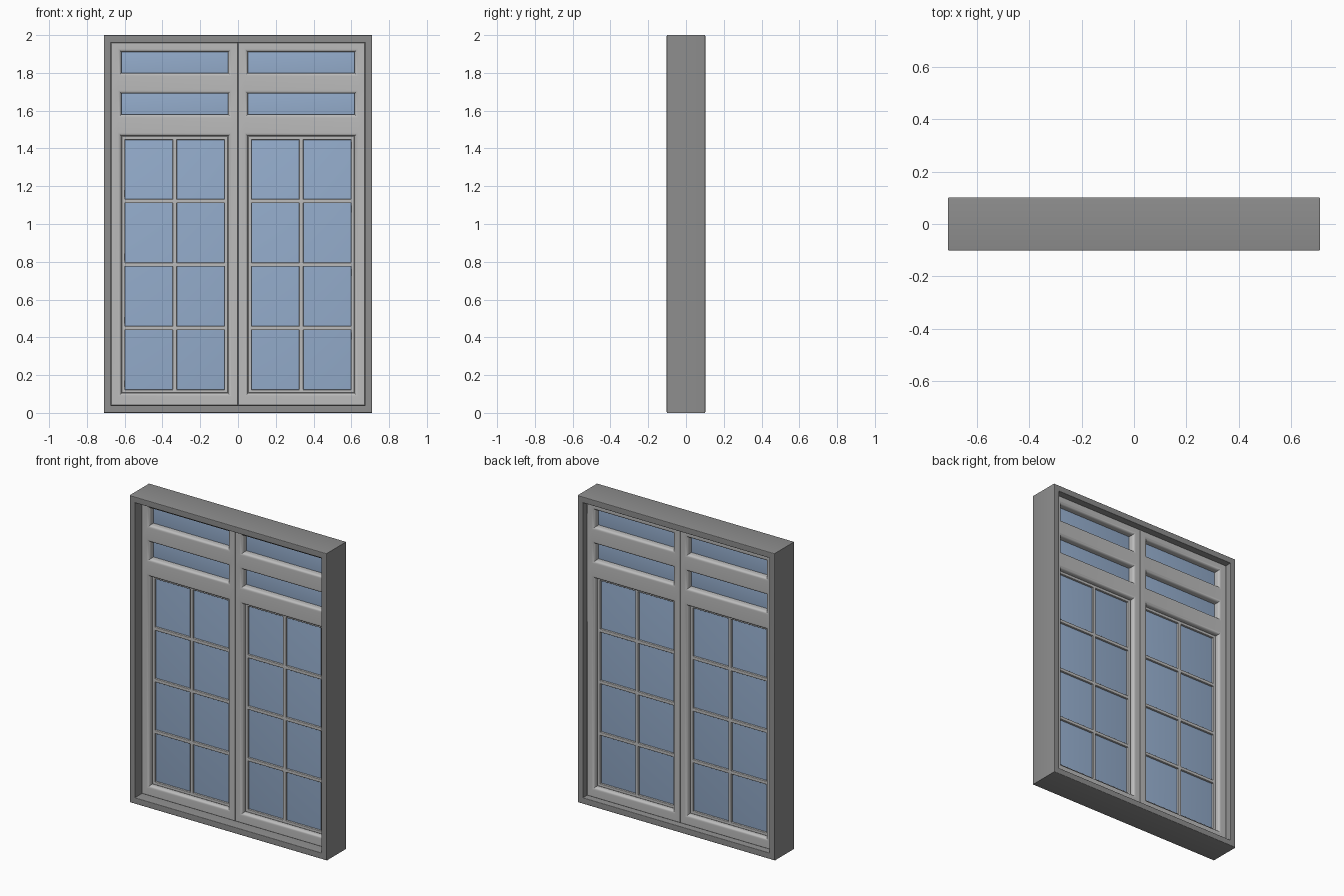
import bpy, bmesh, math

old = bpy.data.objects.get("Cube")
if old:
    bpy.data.objects.remove(old, do_unlink=True)


def material(name, rgb):
    m = bpy.data.materials.new(name)
    m.use_nodes = True
    m.diffuse_color = (*rgb, 1)
    m.node_tree.nodes["Principled BSDF"].inputs["Base Color"].default_value = (*rgb, 1)
    return m


dark_grey = material("dark grey frame", (0.27, 0.27, 0.27))
light_grey = material("light grey sash", (0.50, 0.50, 0.50))
blue = material("blue glass", (0.30, 0.42, 0.61))


def grow(rect, d):
    x0, x1, z0, z1 = rect
    return x0 - d, x1 + d, z0 - d, z1 + d


def edge_profile(y0, y1, r, steps=4):
    """Rounded edge from front to back as (inset, y) pairs."""
    front = []
    for i in range(steps + 1):
        a = math.pi / 2 * i / steps
        front.append((r * (1 - math.sin(a)), y0 + r * (1 - math.cos(a))))
    return front + [(d, y0 + y1 - y) for d, y in reversed(front)]


def panel(name, outer, holes, y0, y1, r_outer, r_hole, mat):
    """Flat panel with rounded rectangular openings and rounded outer edges."""
    bm = bmesh.new()

    def face(points):
        bm.faces.new([bm.verts.new(p) for p in points])

    def ring(rect, profile, sign):
        for (d0, ya), (d1, yb) in zip(profile, profile[1:]):
            loops = []
            for d, y in ((d0, ya), (d1, yb)):
                a, b, c, e = grow(rect, sign * d)
                loops.append([(a, y, c), (b, y, c), (b, y, e), (a, y, e)])
            for i in range(4):
                j = (i + 1) % 4
                quad = [loops[0][i], loops[0][j], loops[1][j], loops[1][i]]
                face(quad if sign > 0 else quad[::-1])

    # Flat front and back, leaving the openings free
    flat = grow(outer, -r_outer)
    cuts = [grow(h, r_hole) for h in holes]
    xs = sorted({x for c in cuts + [flat] for x in c[:2]})
    zs = sorted({z for c in cuts + [flat] for z in c[2:]})
    for xa, xb in zip(xs, xs[1:]):
        for za, zb in zip(zs, zs[1:]):
            mx, mz = (xa + xb) / 2, (za + zb) / 2
            if any(c[0] < mx < c[1] and c[2] < mz < c[3] for c in cuts):
                continue
            for y, step in ((y0, 1), (y1, -1)):
                face([(xa, y, za), (xb, y, za), (xb, y, zb), (xa, y, zb)][::step])

    # Rounded reveals and outer edges
    for h in holes:
        ring(h, edge_profile(y0, y1, r_hole), 1)
    ring(outer, edge_profile(y0, y1, r_outer), -1)

    bmesh.ops.remove_doubles(bm, verts=bm.verts, dist=1e-5)
    mesh = bpy.data.meshes.new(name)
    bm.to_mesh(mesh)
    bm.free()
    mesh.materials.append(mat)
    obj = bpy.data.objects.new(name, mesh)
    bpy.context.collection.objects.link(obj)
    bpy.ops.object.select_all(action="DESELECT")
    obj.select_set(True)
    bpy.context.view_layer.objects.active = obj
    bpy.ops.object.shade_smooth_by_angle(angle=math.radians(35))
    return obj


def mirrored(rect, side):
    x0, x1, z0, z1 = rect
    return rect if side > 0 else (-x1, -x0, z0, z1)


# Outer frame
panel("outer_frame", (-0.71, 0.71, 0, 2), [(-0.672, 0.672, 0.04, 1.96)],
      -0.102, 0.102, 0.005, 0.005, dark_grey)

# Two matching sashes with transom lights and a divided lower light
SASH = (0.001, 0.672, 0.04, 1.96)
LOWER = (0.053, 0.617, 0.105, 1.465)
TRANSOMS = {"upper": (0.053, 0.617, 1.80, 1.91),
            "lower": (0.053, 0.617, 1.58, 1.69)}
GLASS_Y = 0.015
BORDER, BAR = 0.019, 0.022

for side, label in ((1, "left"), (-1, "right")):
    openings = [LOWER, *TRANSOMS.values()]
    panel(label + "_sash", mirrored(SASH, side), [mirrored(o, side) for o in openings],
          -0.03, 0.06, 0.004, 0.018, light_grey)

    # Glazing bars, two panes wide and four high
    x0, x1, z0, z1 = grow(LOWER, -BORDER)
    w = (x1 - x0 - BAR) / 2
    h = (z1 - z0 - 3 * BAR) / 4
    panes = []
    for i in range(2):
        for j in range(4):
            px, pz = x0 + i * (w + BAR), z0 + j * (h + BAR)
            panes.append(mirrored((px, px + w, pz, pz + h), side))
    panel(label + "_glazing_bars", mirrored(LOWER, side), panes,
          GLASS_Y - 0.016, GLASS_Y + 0.016, 0.004, 0.005, light_grey)

    # Glass sheets
    panel(label + "_lower_glass", mirrored(grow(LOWER, -0.005), side), [],
          GLASS_Y - 0.003, GLASS_Y + 0.003, 0.001, 0, blue)
    for level, rect in TRANSOMS.items():
        panel(label + "_" + level + "_transom_glass", mirrored(grow(rect, 0.003), side), [],
              GLASS_Y - 0.003, GLASS_Y + 0.003, 0.001, 0, blue)
